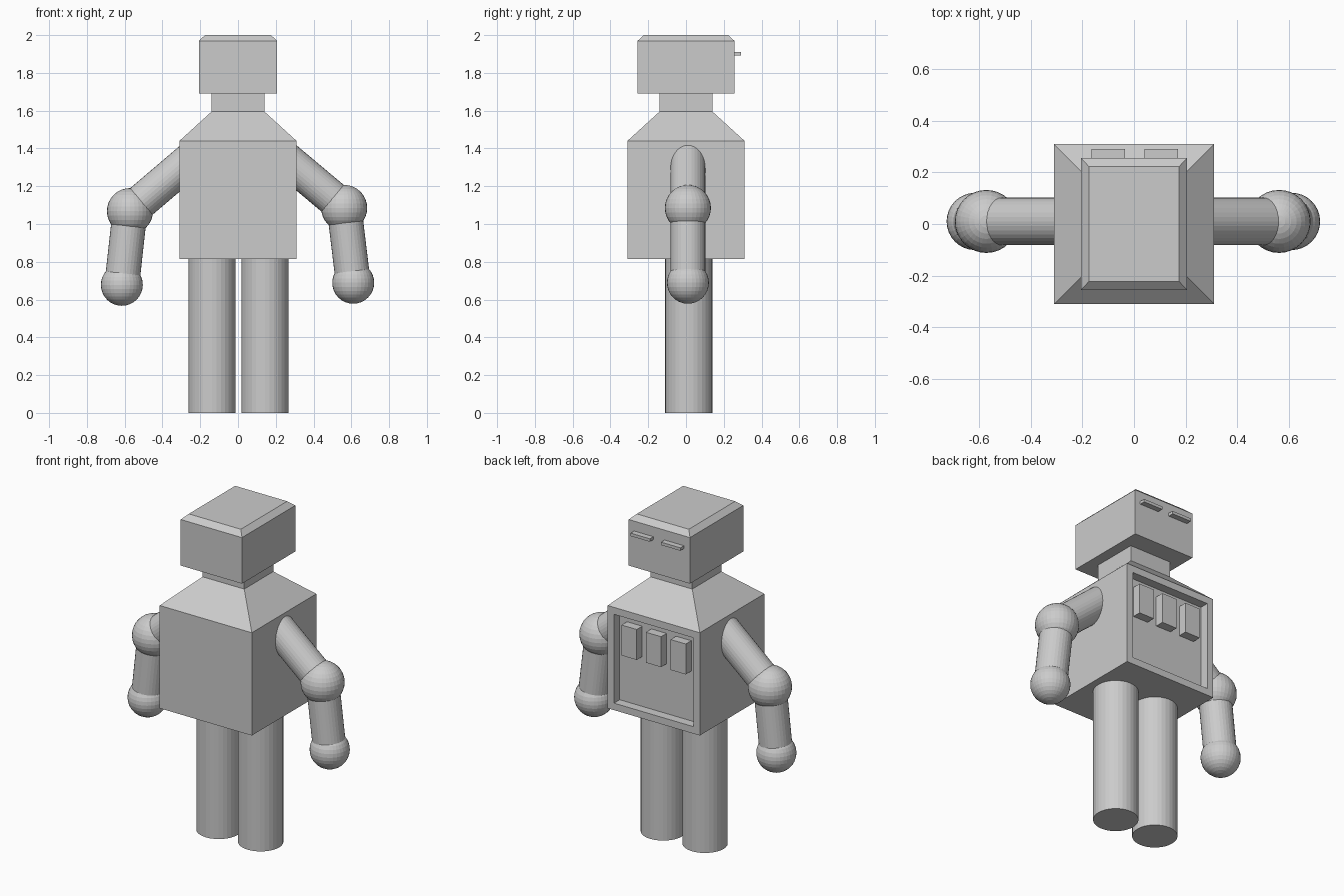
import bpy, bmesh
from mathutils import Vector, Matrix

if "Cube" in bpy.data.objects:
    bpy.data.objects.remove(bpy.data.objects["Cube"])

grey = bpy.data.materials.new("light_grey")
grey.diffuse_color = (0.6, 0.6, 0.6, 1)
grey.use_nodes = True
grey.node_tree.nodes["Principled BSDF"].inputs["Base Color"].default_value = grey.diffuse_color


def finish(name, bm):
    bmesh.ops.recalc_face_normals(bm, faces=bm.faces)
    mesh = bpy.data.meshes.new(name)
    bm.to_mesh(mesh)
    bm.free()
    mesh.materials.append(grey)
    obj = bpy.data.objects.new(name, mesh)
    bpy.context.collection.objects.link(obj)
    return obj


def loft(levels):
    """Stack of rectangles (half_x, half_y, z) joined into a closed solid."""
    bm = bmesh.new()
    rings = [[bm.verts.new((sx * hx, sy * hy, z))
              for sx, sy in ((-1, -1), (1, -1), (1, 1), (-1, 1))]
             for hx, hy, z in levels]
    for a, b in zip(rings, rings[1:]):
        for i in range(4):
            j = (i + 1) % 4
            bm.faces.new((a[i], a[j], b[j], b[i]))
    bm.faces.new(rings[0][::-1])
    bm.faces.new(rings[-1])
    bmesh.ops.recalc_face_normals(bm, faces=bm.faces)
    return bm


def box(name, lo, hi):
    lo, hi = Vector(lo), Vector(hi)
    bm = bmesh.new()
    bmesh.ops.create_cube(bm, size=1, matrix=Matrix.Translation((lo + hi) / 2)
                          @ Matrix.Diagonal((*(hi - lo), 1)))
    return finish(name, bm)


def rod(name, a, b, radius):
    a, b = Vector(a), Vector(b)
    d = b - a
    rot = d.to_track_quat('Z', 'Y').to_matrix().to_4x4()
    bm = bmesh.new()
    bmesh.ops.create_cone(bm, cap_ends=True, segments=32, radius1=radius, radius2=radius,
                          depth=d.length, matrix=Matrix.Translation((a + b) / 2) @ rot)
    return finish(name, bm)


def ball(name, centre, radius):
    bm = bmesh.new()
    bmesh.ops.create_uvsphere(bm, u_segments=32, v_segments=16, radius=radius,
                              matrix=Matrix.Translation(centre))
    return finish(name, bm)


# Torso with sloped shoulders and neck, plus a recessed panel in the back
bm = loft([(0.31, 0.31, 0.815), (0.31, 0.31, 1.44), (0.14, 0.14, 1.595), (0.14, 0.14, 1.69)])
panel = [f for f in bm.faces if f.normal.y > 0.99 and f.calc_area() > 0.2]
bmesh.ops.inset_individual(bm, faces=panel, thickness=0.06)
bmesh.ops.inset_individual(bm, faces=panel, thickness=0, depth=-0.055)
finish("torso", bm)

# Blocks inside the panel
for i, x in enumerate((-0.163, 0.003, 0.167)):
    box(f"panel_block_{i + 1}", (x - 0.051, 0.25, 1.16), (x + 0.051, 0.308, 1.345))

# Head with bevelled top, and slit bars on the back face
finish("head", loft([(0.206, 0.256, 1.69), (0.206, 0.256, 1.97), (0.175, 0.223, 2.0)]))
for side, x in (("left", -0.1), ("right", 0.105)):
    box(f"slit_bar_{side}", (x - 0.065, 0.24, 1.892), (x + 0.065, 0.29, 1.91))

# Legs
for side, x in (("left", -0.138), ("right", 0.143)):
    rod(f"leg_{side}", (x, 0.014, 0), (x, 0.014, 0.83), 0.125)

# Arms: shoulder, elbow and hand centres differ slightly from side to side
Y = 0.01
arms = {
    "left": ((-0.22, Y, 1.368), (-0.572, Y, 1.068), (-0.615, Y, 0.678)),
    "right": ((0.22, Y, 1.372), (0.562, Y, 1.085), (0.61, Y, 0.689)),
}
for side, (shoulder, elbow, hand) in arms.items():
    rod(f"upper_arm_{side}", shoulder, elbow, 0.092)
    ball(f"elbow_{side}", elbow, 0.122)
    rod(f"forearm_{side}", elbow, hand, 0.092)
    ball(f"hand_{side}", hand, 0.111)
